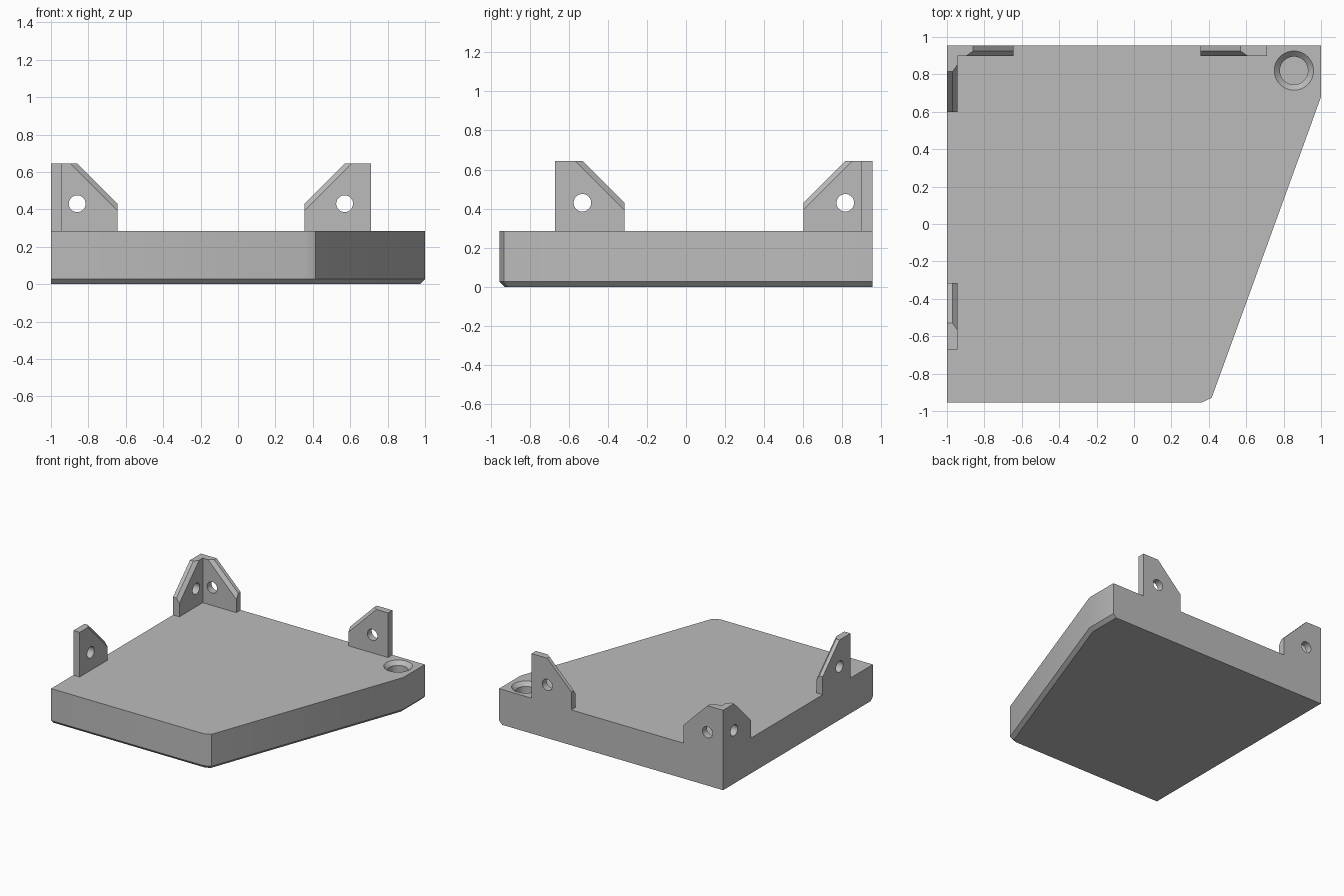
import bpy, bmesh, math
from mathutils import Matrix, Vector

if "Cube" in bpy.data.objects:
    bpy.data.objects.remove(bpy.data.objects["Cube"])

TOP = 0.285      # top of the slab
TAB_TOP = 0.645

grey = bpy.data.materials.new("plain grey")
grey.diffuse_color = (0.5, 0.5, 0.5, 1)
grey.use_nodes = True
grey.node_tree.nodes["Principled BSDF"].inputs["Base Color"].default_value = grey.diffuse_color


def finish(bm, name):
    bmesh.ops.recalc_face_normals(bm, faces=bm.faces)
    me = bpy.data.meshes.new(name)
    bm.to_mesh(me)
    bm.free()
    me.materials.append(grey)
    ob = bpy.data.objects.new(name, me)
    bpy.context.collection.objects.link(ob)
    return ob


def loft(loops, name, edge_test=None, bevel=0.0):
    """Skin a stack of equal-length loops and cap both ends."""
    bm = bmesh.new()
    rings = [[bm.verts.new(p) for p in lp] for lp in loops]
    n = len(rings[0])
    for a, b in zip(rings, rings[1:]):
        for i in range(n):
            j = (i + 1) % n
            bm.faces.new((a[i], a[j], b[j], b[i]))
    bm.faces.new(rings[0])
    bm.faces.new(rings[-1])
    bmesh.ops.recalc_face_normals(bm, faces=bm.faces)
    if edge_test:
        edges = [e for e in bm.edges if edge_test(e)]
        bmesh.ops.bevel(bm, geom=edges, offset=bevel, segments=1, affect='EDGES')
    return finish(bm, name)


def boolean(target, other, operation):
    m = target.modifiers.new(operation.lower(), 'BOOLEAN')
    m.operation, m.object, m.solver = operation, other, 'EXACT'
    bpy.context.view_layer.objects.active = target
    bpy.ops.object.modifier_apply(modifier=m.name)
    bpy.data.objects.remove(other)


def cone(r1, r2, depth, matrix, segments=32):
    bm = bmesh.new()
    bmesh.ops.create_cone(bm, cap_ends=True, segments=segments, radius1=r1,
                          radius2=r2, depth=depth, matrix=matrix)
    return finish(bm, "cutter")


# Slab with clipped corner; lower edge chamfered on front, slant and right
outline = [(-1, -0.955), (0.36, -0.955), (0.415, -0.93), (1, 0.68), (1, 0.955), (-1, 0.955)]


def chamfered(e):
    a, b = (v.co for v in e.verts)
    mid = (a + b) / 2
    return a.z == b.z == 0 and mid.x > -0.99 and mid.y < 0.95


base = loft([[(x, y, z) for x, y in outline] for z in (0, TOP)],
            "base_plate", chamfered, 0.027)


def tab(origin, along, inward):
    """Lug with a sloped side, inner slope edge chamfered, and a cross hole."""
    o, u, w = Vector(origin), Vector(along), Vector(inward)

    def ring(depth, cut):
        pts = [(0, TOP), (0.355, TOP), (0.355, 0.43 - cut), (0.14 - cut, TAB_TOP), (0, TAB_TOP)]
        return [o + u * s + w * depth + Vector((0, 0, z)) for s, z in pts]

    lug = loft([ring(0, 0), ring(0.03, 0), ring(0.056, 0.037)], "tab")
    rot = w.to_track_quat('Z', 'Y').to_matrix().to_4x4()
    hole = Matrix.Translation(o + u * 0.14 + Vector((0, 0, 0.43))) @ rot
    boolean(lug, cone(0.045, 0.045, 0.3, hole), 'DIFFERENCE')
    return lug


# Four tabs: two along the back edge, two along the left edge
for origin, along, inward in [((-1, 0.955, 0), (1, 0, 0), (0, -1, 0)),
                              ((0.71, 0.955, 0), (-1, 0, 0), (0, -1, 0)),
                              ((-1, 0.955, 0), (0, -1, 0), (1, 0, 0)),
                              ((-1, -0.67, 0), (0, 1, 0), (1, 0, 0))]:
    boolean(base, tab(origin, along, inward), 'UNION')

# Blind countersunk hole in the back right corner
FLOOR = 0.1
boolean(base, cone(0.075, 0.075, 0.4, Matrix.Translation((0.855, 0.82, FLOOR + 0.2)), 48), 'DIFFERENCE')
boolean(base, cone(0.075, 0.135, 0.06, Matrix.Translation((0.855, 0.82, TOP)), 48), 'DIFFERENCE')

# Merge coplanar faces and shade
bm = bmesh.new()
bm.from_mesh(base.data)
bmesh.ops.remove_doubles(bm, verts=bm.verts, dist=0.0002)
bmesh.ops.dissolve_limit(bm, angle_limit=math.radians(0.5), verts=bm.verts, edges=bm.edges)
bm.to_mesh(base.data)
bm.free()
bpy.ops.object.select_all(action='DESELECT')
base.select_set(True)
bpy.context.view_layer.objects.active = base
bpy.ops.object.shade_smooth_by_angle(angle=math.radians(30))
